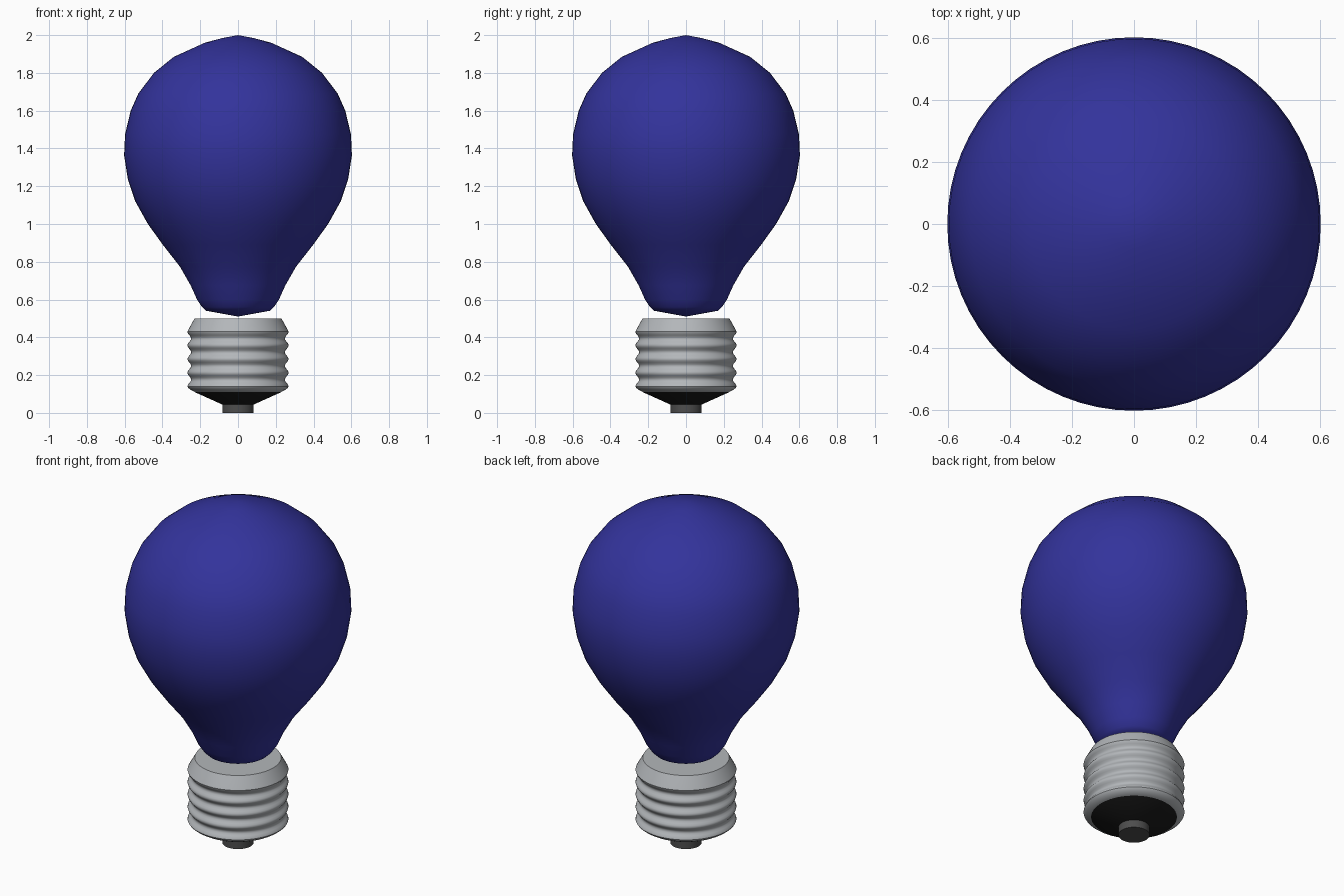
import bpy, bmesh, math

if "Cube" in bpy.data.objects:
    bpy.data.objects.remove(bpy.data.objects["Cube"])


def material(name, rgb):
    m = bpy.data.materials.new(name)
    m.diffuse_color = (*rgb, 1.0)
    m.use_nodes = True
    m.node_tree.nodes["Principled BSDF"].inputs["Base Color"].default_value = m.diffuse_color
    return m


def lathe(name, profile, mat, sides=64, angle=40):
    """Spin an (r, z) profile, listed bottom to top, about the z axis."""
    bm = bmesh.new()
    rings = []
    for r, z in profile:
        if r == 0:
            rings.append([bm.verts.new((0, 0, z))] * sides)
        else:
            rings.append([bm.verts.new((r * math.cos(2 * math.pi * i / sides),
                                        r * math.sin(2 * math.pi * i / sides), z))
                          for i in range(sides)])
    for a, b in zip(rings, rings[1:]):
        for i in range(sides):
            j = (i + 1) % sides
            bm.faces.new(list(dict.fromkeys((a[i], a[j], b[j], b[i]))))
    bmesh.ops.recalc_face_normals(bm, faces=bm.faces)
    mesh = bpy.data.meshes.new(name)
    bm.to_mesh(mesh)
    bm.free()
    mesh.materials.append(mat)
    ob = bpy.data.objects.new(name, mesh)
    bpy.context.collection.objects.link(ob)
    bpy.ops.object.select_all(action='DESELECT')
    ob.select_set(True)
    bpy.context.view_layer.objects.active = ob
    bpy.ops.object.shade_smooth_by_angle(angle=math.radians(angle))
    return ob


blue = material("deep_blue_glass", (0.033, 0.033, 0.33))
silver = material("silver_metal", (0.45, 0.47, 0.49))
black = material("black_insulator", (0.011, 0.011, 0.011))
grey = material("dark_grey_contact", (0.075, 0.075, 0.075))

# Glass bulb
lathe("glass_bulb", [
    (0, 0.51), (0.17, 0.541), (0.19, 0.56), (0.217, 0.60), (0.25, 0.674),
    (0.308, 0.775), (0.398, 0.89), (0.477, 1.0), (0.544, 1.12), (0.583, 1.236),
    (0.603, 1.363), (0.598, 1.475), (0.568, 1.60), (0.528, 1.69), (0.445, 1.80),
    (0.34, 1.885), (0.175, 1.96), (0.08, 1.985), (0, 2.0)], blue, angle=80)

# Threaded cap: five rounded ridges between a lower and an upper chamfer
thread = []
pitch = 0.0725
for k in range(33):
    z = 0.14 + 4 * pitch * k / 32
    thread.append((0.258 + 0.01 * math.cos(2 * math.pi * k / 8), z))
lathe("screw_cap", [(0, 0.11), (0.228, 0.11), (0.25, 0.122), (0.264, 0.133)] + thread
      + [(0.262, 0.442), (0.23, 0.50), (0, 0.50)], silver)

# Insulator cone and contact
lathe("insulator", [(0, 0.045), (0.085, 0.045), (0.228, 0.1095), (0, 0.1095)], black)
lathe("contact", [(0, 0), (0.083, 0), (0.083, 0.045), (0, 0.045)], grey)
